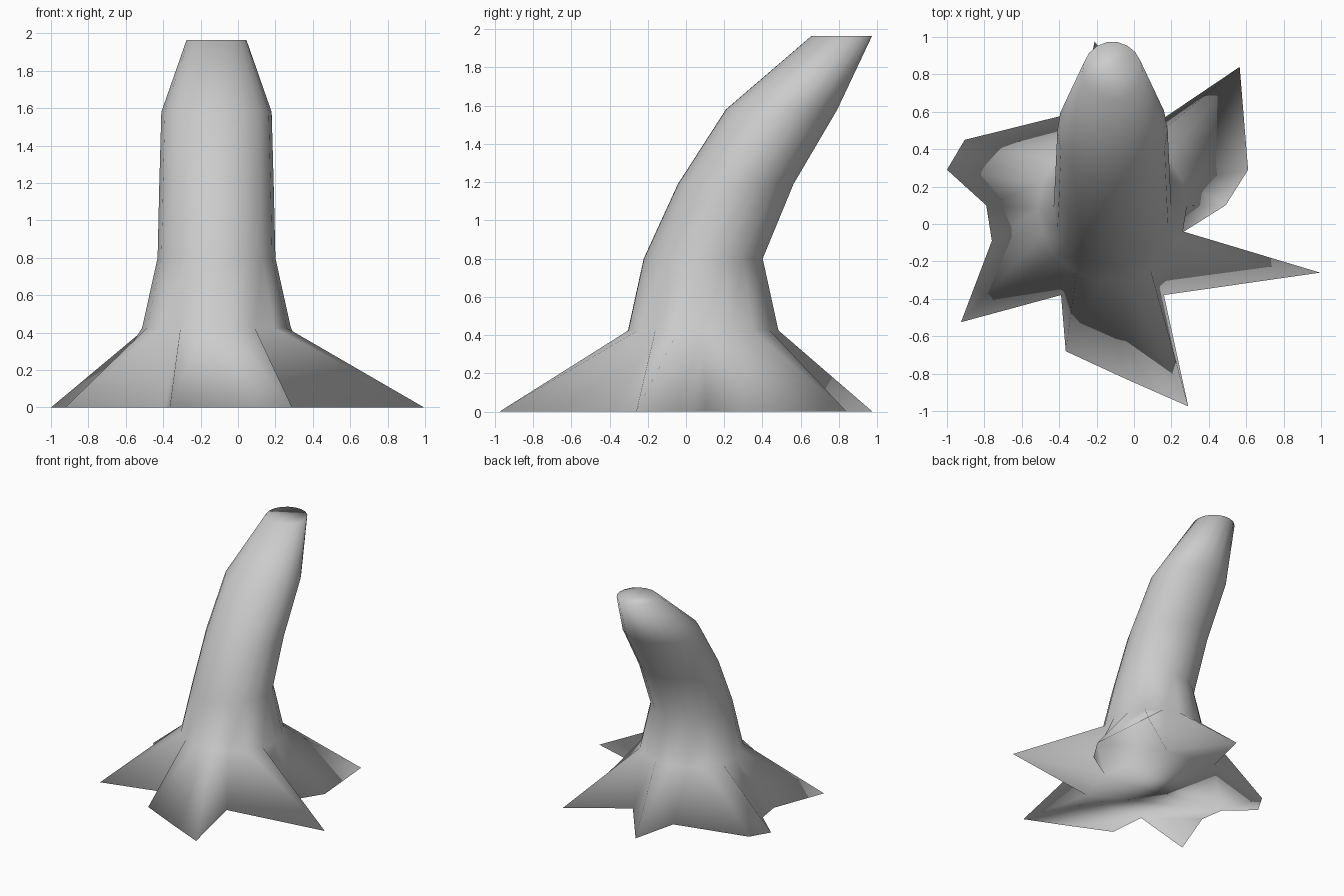
import bpy, bmesh
from math import cos, sin, tau, radians

if "Cube" in bpy.data.objects:
    bpy.data.objects.remove(bpy.data.objects["Cube"])

# Root outline on the ground, anticlockwise from the right-hand root
ROOTS = [(.995, -.26), (.26, -.045), (.49, .10), (.61, .29), (.565, .84), (.12, .54),
         (-.21, .975), (-.30, .60), (-.905, .45), (-1.0, .29), (-.79, .10), (-.76, -.09),
         (-.925, -.525), (-.39, -.38), (-.365, -.68), (-.04, -.83), (.29, -.975), (.16, -.38)]

# Leaning trunk sections: centre y, height, radius
SECTIONS = [(.09, .425, .398), (.09, .80, .315), (.26, 1.19, .306),
            (.50, 1.58, .295), (.815, 1.965, .16)]
CX = -.115
n = len(ROOTS)

bm = bmesh.new()
rings = [[bm.verts.new((x, y, 0)) for x, y in ROOTS]]
for cy, z, r in SECTIONS:
    ring = []
    for i in range(n):
        a = radians(-19) + tau * i / n
        ring.append(bm.verts.new((CX + r * cos(a), cy + r * sin(a), z)))
    rings.append(ring)

# Roots are split into triangles, the trunk is skinned with quads
for k, (low, high) in enumerate(zip(rings, rings[1:])):
    for i in range(n):
        j = (i + 1) % n
        if k == 0:
            bm.faces.new((low[i], low[j], high[i]))
            bm.faces.new((low[j], high[j], high[i]))
        else:
            bm.faces.new((low[i], low[j], high[j], high[i]))

# Flat caps under the roots and on the cut top
bm.faces.new(rings[0][::-1])
bm.faces.new(rings[-1])
for f in bm.faces:
    f.smooth = True

mesh = bpy.data.meshes.new("tree_stump")
bm.to_mesh(mesh)
bm.free()
bpy.context.collection.objects.link(bpy.data.objects.new("tree_stump", mesh))
